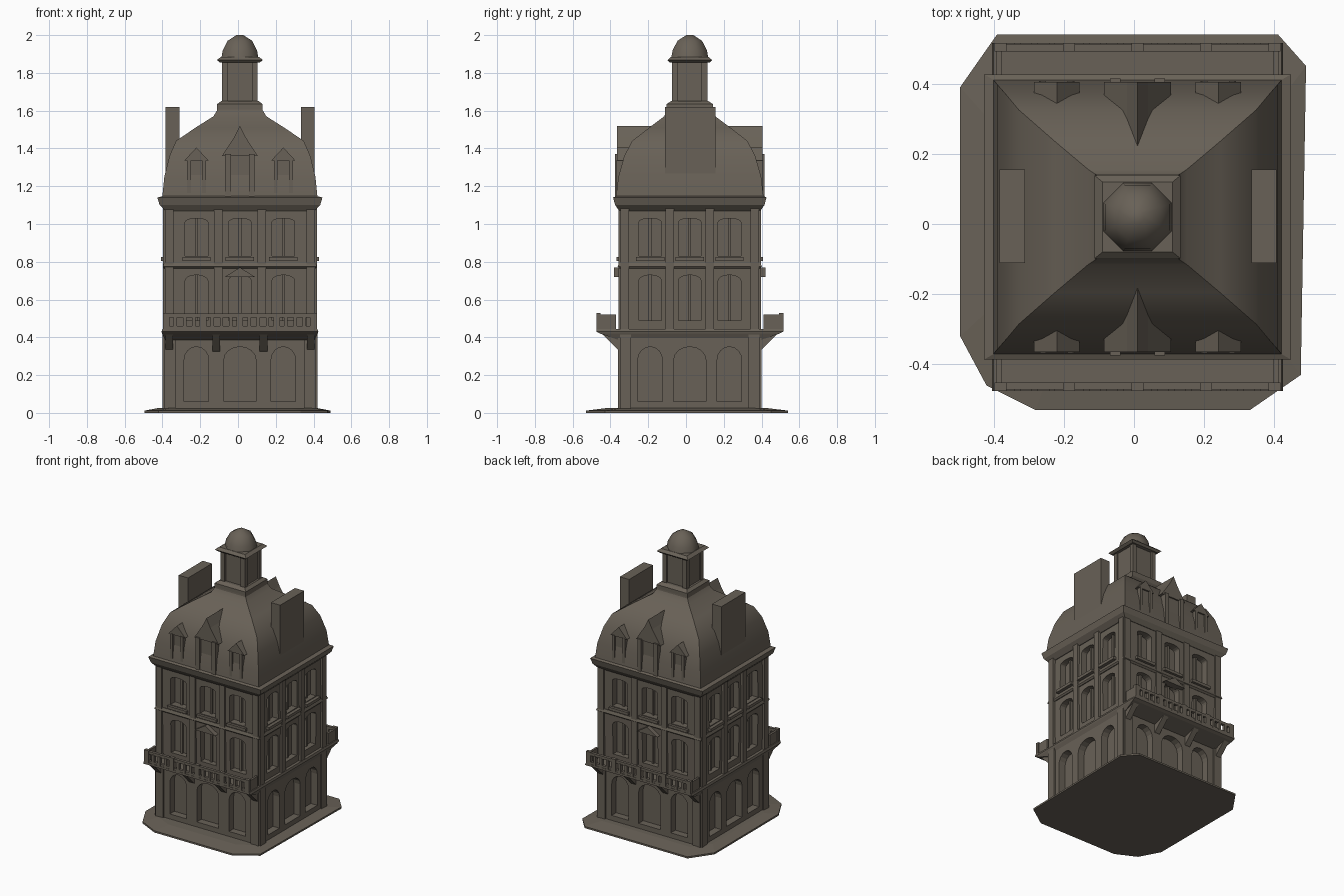
import bpy, bmesh, math
from mathutils import Matrix, Vector

if "Cube" in bpy.data.objects:
    bpy.data.objects.remove(bpy.data.objects["Cube"])

CX, CY = 0.01, 0.02          # plan centre of the house
HX, HY = 0.40, 0.37          # half width and half depth of the walls
FRONT, RIGHT, BACK, LEFT = range(4)

stone = bpy.data.materials.new("weathered_brown_stone")
stone.diffuse_color = (0.14, 0.12, 0.095, 1)
stone.use_nodes = True
stone.node_tree.nodes["Principled BSDF"].inputs["Base Color"].default_value = stone.diffuse_color


def finish(name, bm, smooth=None):
    bmesh.ops.recalc_face_normals(bm, faces=bm.faces)
    me = bpy.data.meshes.new(name)
    bm.to_mesh(me)
    bm.free()
    me.materials.append(stone)
    ob = bpy.data.objects.new(name, me)
    bpy.context.collection.objects.link(ob)
    if smooth:
        bpy.ops.object.select_all(action='DESELECT')
        bpy.context.view_layer.objects.active = ob
        ob.select_set(True)
        bpy.ops.object.shade_smooth_by_angle(angle=math.radians(smooth))
    return ob


def loft(bm, rings):
    """Stack of closed rings joined by quads, capped at both ends."""
    loops = [[bm.verts.new(p) for p in r] for r in rings]
    for a, b in zip(loops, loops[1:]):
        n = len(a)
        for i in range(n):
            bm.faces.new((a[i], a[(i + 1) % n], b[(i + 1) % n], b[i]))
    bm.faces.new(loops[0][::-1])
    bm.faces.new(loops[-1])


def rect(z, hx, hy, cx=CX, cy=CY):
    return [(cx + sx * hx, cy + sy * hy, z) for sx, sy in ((-1, -1), (1, -1), (1, 1), (-1, 1))]


def stack(name, rows, smooth=None, cx=CX, cy=CY):
    bm = bmesh.new()
    loft(bm, [rect(*r, cx, cy) for r in rows])
    return finish(name, bm, smooth)


def place(side, u, d, z):
    """u along a wall, d outward from the centre, z up."""
    v = Matrix.Rotation(side * math.pi / 2, 3, 'Z') @ Vector((u, -d, z))
    return v + Vector((CX, CY, 0))


def prism(bm, side, profile, d0, d1):
    loft(bm, [[place(side, u, d, z) for u, z in profile] for d in (d0, d1)])


def block(bm, side, u, w, z0, z1, d0, d1):
    prism(bm, side, [(u - w / 2, z0), (u + w / 2, z0), (u + w / 2, z1), (u - w / 2, z1)], d0, d1)


def arch(u, w, z0, z1, rise):
    top = [(u + w / 2 * math.cos(t * math.pi / 8), z1 - rise + rise * math.sin(t * math.pi / 8))
           for t in range(9)]
    return [(u - w / 2, z0), (u + w / 2, z0)] + top


# base slab with clipped corners
slab = [(-0.495, -0.32), (-0.42, -0.46), (-0.28, -0.53), (0.33, -0.53), (0.475, -0.43),
        (0.49, 0.45), (0.41, 0.54), (-0.39, 0.54), (-0.495, 0.39)]
bm = bmesh.new()
loft(bm, [[(x, y, 0) for x, y in slab], [(x, y, 0.012) for x, y in slab],
          [(x * 0.86, y * 0.8, 0.025) for x, y in slab]])
finish("base_slab", bm)

# walls, with arched doorways and windows recessed by a cutter
walls = stack("walls", [(0.01, HX, HY), (0.43, HX, HY), (0.44, HX - 0.01, HY - 0.01),
                        (0.8, HX - 0.005, HY), (1.1, HX - 0.01, HY)])
bm = bmesh.new()
for side in range(4):
    d = HX if side in (RIGHT, LEFT) else HY
    bay = 0.21 if side in (RIGHT, LEFT) else 0.23
    for u in (-bay, 0, bay):
        big = 0.04 if u == 0 else 0
        prism(bm, side, arch(u, 0.13 + big, 0.06, 0.35, 0.07), d - 0.05, d + 0.1)
        prism(bm, side, arch(u, 0.12, 0.49, 0.73, 0.03), d - 0.05, d + 0.1)
        prism(bm, side, arch(u, 0.12, 0.83, 1.03, 0.02), d - 0.05, d + 0.1)
cutter = finish("opening_cutter", bm)
cutter.hide_render = True
cut = walls.modifiers.new("openings", 'BOOLEAN')
cut.operation, cut.solver, cut.object = 'DIFFERENCE', 'EXACT', cutter
bpy.context.view_layer.update()
cut_mesh = bpy.data.meshes.new_from_object(walls.evaluated_get(bpy.context.evaluated_depsgraph_get()))
walls.modifiers.clear()
walls.data = cut_mesh
bpy.data.objects.remove(cutter)

# pilasters, window sills, hoods and mullions on every wall
pil, trim = bmesh.new(), bmesh.new()
for side in range(4):
    flank = side in (RIGHT, LEFT)
    d, half, bay = (HX, HY, 0.21) if flank else (HY, HX, 0.23)
    for u in (-half + 0.025, -bay / 2, bay / 2, half - 0.025):
        block(pil, side, u, 0.045, 0.44, 1.09, d - 0.03, d + 0.008)
    for u in (-half + 0.03, half - 0.03):
        block(pil, side, u, 0.06, 0.01, 0.43, d - 0.03, d + 0.01)
    for u in (-bay, 0, bay):
        block(trim, side, u, 0.15, 0.805, 0.825, d - 0.02, d + 0.018)
        block(trim, side, u, 0.015, 0.49, 0.73, d - 0.06, d - 0.035)
        block(trim, side, u, 0.015, 0.83, 1.03, d - 0.06, d - 0.035)
finish("pilasters", pil)
finish("window_trim", trim)
stack("string_course", [(0.765, HX, HY), (0.775, HX + 0.008, HY + 0.012), (0.795, HX, HY + 0.004)])

# balcony slab, projecting over front and back only
stack("balcony_slab", [(0.385, HX - 0.005, HY + 0.005), (0.42, 0.412, 0.475),
                       (0.43, 0.415, 0.495), (0.445, 0.41, 0.495)])

# brackets, railings and door hoods of the two balconies
brk, rail, hood = bmesh.new(), bmesh.new(), bmesh.new()
for side in (FRONT, BACK):
    for u in (-0.375, -0.125, 0.125, 0.375):
        loft(brk, [[place(side, u + s, d, z) for d, z in ((0.35, 0.31), (0.35, 0.42), (0.465, 0.42), (0.375, 0.33))]
                   for s in (-0.02, 0.02)])
    block(rail, side, 0, 0.80, 0.505, 0.525, 0.472, 0.492)
    block(rail, side, 0, 0.80, 0.445, 0.46, 0.472, 0.492)
    for i in range(17):
        u = -0.39 + i * 0.78 / 16
        w = 0.035 if i % 4 == 0 else 0.018
        block(rail, side, u, w, 0.44, 0.53 if i % 4 == 0 else 0.51, 0.472, 0.495)
    for u in (-0.395, 0.395):
        block(rail, side, u, 0.015, 0.44, 0.52, 0.39, 0.48)
    prism(hood, side, [(-0.08, 0.72), (0.08, 0.72), (0, 0.77)], 0.35, 0.40)
finish("balcony_brackets", brk)
finish("balcony_railings", rail)
finish("door_hoods", hood)

# eaves and mansard roof
stack("eaves", [(1.07, HX - 0.005, HY + 0.004), (1.10, 0.425, 0.395), (1.14, 0.437, 0.406), (1.15, 0.40, 0.385)])
stack("mansard_roof", [(1.13, 0.412, 0.392), (1.25, 0.40, 0.378), (1.36, 0.373, 0.347), (1.44, 0.338, 0.305),
                       (1.51, 0.235, 0.215), (1.57, 0.14, 0.135), (1.62, 0.11, 0.115)], smooth=35)

# dormers: a tall gabled one between two small ones, front and back
body, gable, frame = bmesh.new(), bmesh.new(), bmesh.new()
for side in (FRONT, BACK):
    block(body, side, 0.0, 0.15, 1.13, 1.38, 0.2, 0.375)
    prism(gable, side, [(-0.095, 1.36), (0.095, 1.36), (0.03, 1.46), (0, 1.52), (-0.03, 1.46)], 0.18, 0.385)
    for s in (-1, 1):
        block(frame, side, s * 0.063, 0.03, 1.14, 1.37, 0.36, 0.395)
        u = s * 0.23
        block(body, side, u, 0.09, 1.16, 1.34, 0.25, 0.375)
        prism(gable, side, [(u - 0.065, 1.335), (u + 0.065, 1.335), (u, 1.405)], 0.22, 0.385)
        for t in (-1, 1):
            block(frame, side, u + t * 0.04, 0.02, 1.16, 1.34, 0.36, 0.388)
finish("dormer_bodies", body)
finish("dormer_gables", gable)
finish("dormer_frames", frame)

# chimneys on both flanks
for name, x in (("left_chimney", -0.347), ("right_chimney", 0.37)):
    stack(name, [(1.22, 0.036, 0.133), (1.62, 0.036, 0.133)], cx=x, cy=0.022)

# cupola: plinth, shaft with corner posts, cap and dome
stack("cupola_plinth", [(1.57, 0.125, 0.125), (1.61, 0.12, 0.122), (1.635, 0.12, 0.122), (1.65, 0.10, 0.10)])
stack("cupola_shaft", [(1.62, 0.085, 0.08), (1.88, 0.085, 0.08)])
bm = bmesh.new()
for side in range(4):
    for u in (-0.078, 0.078):
        block(bm, side, u, 0.03, 1.64, 1.87, 0.07, 0.094)
finish("cupola_posts", bm)
stack("cupola_cap", [(1.855, 0.105, 0.105), (1.868, 0.122, 0.118), (1.885, 0.10, 0.10)])
bm = bmesh.new()
loft(bm, [[(CX + r * math.cos(a * math.pi / 4 + math.pi / 8), CY + r * math.sin(a * math.pi / 4 + math.pi / 8), z)
           for a in range(8)] for z, r in ((1.87, 0.108), (1.92, 0.098), (1.97, 0.07), (2.0, 0.02))])
finish("cupola_dome", bm, smooth=50)
